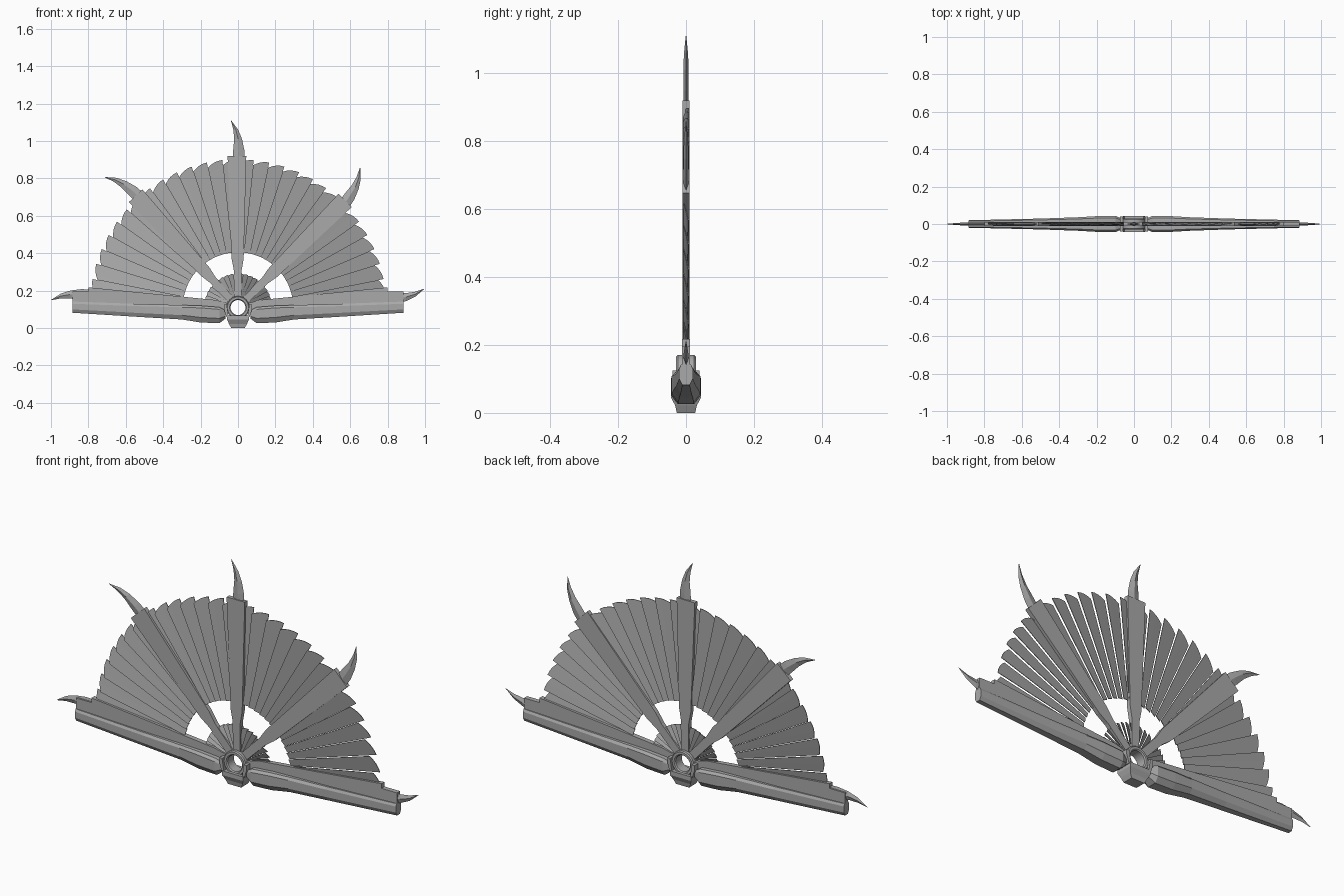
import bpy, bmesh, math
from mathutils import Matrix, Vector

if "Cube" in bpy.data.objects:
    bpy.data.objects.remove(bpy.data.objects["Cube"], do_unlink=True)

steel = bpy.data.materials.new("grey steel")
steel.use_nodes = True
GREY = (0.4, 0.4, 0.4, 1)
steel.diffuse_color = GREY
steel.node_tree.nodes["Principled BSDF"].inputs["Base Color"].default_value = GREY

PIVOT = Matrix.Translation((0, 0, 0.11))


def finish(name, bm, matrix=None):
    bmesh.ops.remove_doubles(bm, verts=bm.verts, dist=1e-5)
    bmesh.ops.recalc_face_normals(bm, faces=bm.faces)
    mesh = bpy.data.meshes.new(name)
    bm.to_mesh(mesh)
    bm.free()
    if matrix:
        mesh.transform(matrix)
    mesh.materials.append(steel)
    obj = bpy.data.objects.new(name, mesh)
    bpy.context.collection.objects.link(obj)
    return obj


def loft(name, sections, matrix=None, closed=False):
    """Skin a list of equal-length point loops, capped unless closed."""
    bm = bmesh.new()
    rings = [[bm.verts.new(p) for p in s] for s in sections]
    n = len(rings[0])
    pairs = list(zip(rings, rings[1:]))
    if closed:
        pairs.append((rings[-1], rings[0]))
    for a, b in pairs:
        for i in range(n):
            j = (i + 1) % n
            bm.faces.new((a[i], a[j], b[j], b[i]))
    if not closed:
        bm.faces.new(rings[0])
        bm.faces.new(rings[-1])
    return finish(name, bm, matrix)


def plate(name, outline, half, matrix=None):
    return loft(name, [[(x, y, z) for x, z in outline] for y in (-half, half)], matrix)


def spoke(angle):
    """Frame whose x axis runs outward from the pivot at this angle."""
    return PIVOT @ Matrix.Rotation(-math.radians(angle), 4, 'Y')


def smooth(obj, angle):
    bpy.ops.object.select_all(action='DESELECT')
    obj.select_set(True)
    bpy.context.view_layer.objects.active = obj
    bpy.ops.object.shade_smooth_by_angle(angle=math.radians(angle))


# Curved claw: diamond sections of (distance, right edge, left edge, thickness)
CLAW = [(0.74, -0.04, 0.025, 0.008), (0.84, -0.04, 0.02, 0.008),
        (0.90, -0.028, 0.014, 0.008), (0.95, -0.008, 0.018, 0.006),
        (1.0, 0.029, 0.031, 0.001)]


def claw(name, angle, tilt=0):
    base = Matrix.Translation((0.8, 0, 0))
    bend = base @ Matrix.Rotation(-math.radians(tilt), 4, 'Y') @ base.inverted()
    loft(name, [[(u, 0, a), (u, h, (a + b) / 2), (u, 0, b), (u, -h, (a + b) / 2)]
                for u, a, b, h in CLAW], spoke(angle) @ bend)


# Three middle ribs: slim neck flaring to a broad blade
half_rib = [(0.05, 0.02), (0.2, 0.021), (0.26, 0.032), (0.81, 0.05)]
rib_outline = [(u, -v) for u, v in half_rib] + [(u, v) for u, v in reversed(half_rib)]
for side, angle, tilt in (("left", 45, 11), ("middle", 90.4, 0), ("right", 132.5, 7)):
    plate(side + "_rib", rib_outline, 0.0105, spoke(angle))
    claw(side + "_claw", angle, tilt)
claw("left_guard_claw", 4)
claw("right_guard_claw", 176)

# Outer guards: thin rib plate plus a thick tapering bar beneath
guard_outline = [(0.05, 0.10), (0.06, 0.135), (0.12, 0.15), (0.80, 0.218),
                 (0.80, 0.195), (0.885, 0.195), (0.885, 0.12), (0.12, 0.09)]
bar = [(0.068, 0.05, 0.095, 0.03), (0.10, 0.026, 0.112, 0.044),
       (0.20, 0.03, 0.12, 0.042), (0.30, 0.046, 0.123, 0.036),
       (0.50, 0.058, 0.128, 0.029), (0.885, 0.082, 0.142, 0.02)]
for side, s in (("left", 1), ("right", -1)):
    flip = Matrix.Diagonal((s, 1, 1, 1))
    plate(side + "_guard_rib", guard_outline, 0.012, flip)
    sections = []
    for x, lo, hi, h in bar:
        mid = lo + (hi - lo) * 0.3
        half = [(0.55 * h, lo), (h, mid), (h, hi - 0.012), (0.75 * h, hi)]
        sections.append([(x, y, z) for y, z in half] + [(x, -y, z) for y, z in reversed(half)])
    loft(side + "_guard_bar", sections, flip)


# Pleated leaf: overlapping blades, each tilted in depth with a slanted tip
def pleats(name, start, end, count, inner, outer, rise, depth):
    bm = bmesh.new()
    step = (end - start) / count
    for k in range(count):
        columns = []
        for i in range(5):
            t = i / 4
            a = math.radians(start + step * (k + t))
            r = outer + rise * (1 - t * t)
            y = depth * (1 - 2 * t)
            ray = Vector((math.cos(a), 0, math.sin(a)))
            columns.append([bm.verts.new(ray * d + Vector((0, y * f + o, 0)))
                            for d, f, o in ((inner, 0.6, -0.0015), (r, 1, -0.0015),
                                            (r, 1, 0.0015), (inner, 0.6, 0.0015))])
        for a, b in zip(columns, columns[1:]):
            for i in range(4):
                j = (i + 1) % 4
                bm.faces.new((a[i], a[j], b[j], b[i]))
        bm.faces.new(columns[0])
        bm.faces.new(columns[-1])
    smooth(finish(name, bm, PIVOT), 30)


pleats("pleated_leaf", 5, 175, 28, 0.295, 0.765, 0.028, 0.007)
pleats("inner_leaf", 3, 177, 20, 0.05, 0.178, 0.004, 0.006)

# Pivot ring with an open bore and a chamfered lip
ring_profile = [(0.040, -0.024), (0.045, -0.029), (0.056, -0.029), (0.061, -0.024),
                (0.061, 0.024), (0.056, 0.029), (0.045, 0.029), (0.040, 0.024)]
turns = [2 * math.pi * i / 32 for i in range(32)]
ring = loft("pivot_ring", [[(r * math.cos(a), y, r * math.sin(a)) for r, y in ring_profile]
                           for a in turns], PIVOT, closed=True)
smooth(ring, 30)

# Keel block under the ring, widest at its shoulder
block = [(0.0, 0.036, 0.027), (0.022, 0.048, 0.032), (0.045, 0.058, 0.044), (0.066, 0.058, 0.044)]
loft("pivot_block", [[(w, d, z), (-w, d, z), (-w, -d, z), (w, -d, z)] for z, w, d in block])

# Small cheeks cradling both sides of the ring
for side, s in (("left", 1), ("right", -1)):
    plate(side + "_cheek", [(0.05, 0.06), (0.062, 0.06), (0.075, 0.1), (0.075, 0.125), (0.06, 0.125)],
          0.04, Matrix.Diagonal((s, 1, 1, 1)))
